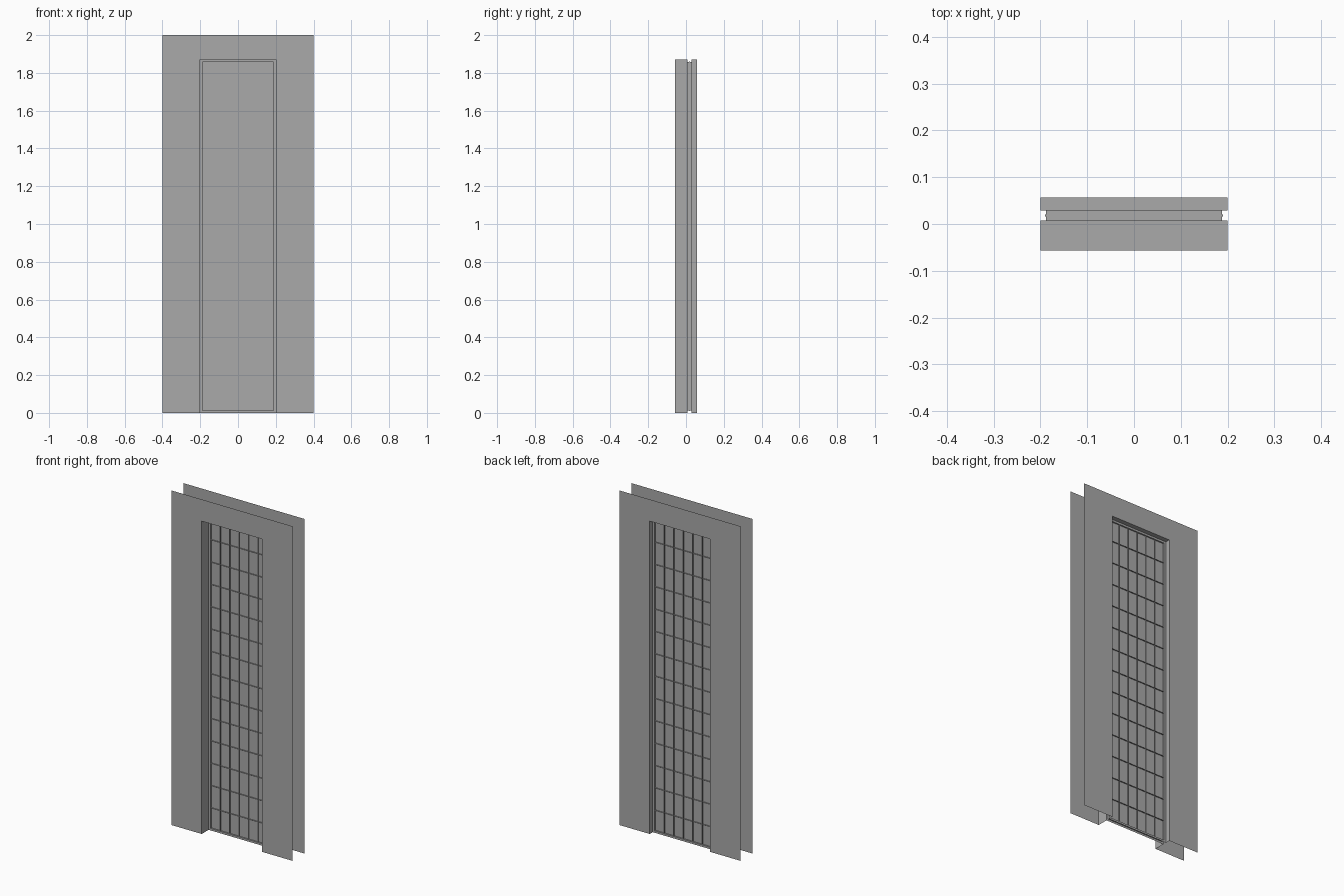
import bpy, bmesh

# Remove the default cube
cube = bpy.data.objects.get("Cube")
if cube:
    bpy.data.objects.remove(cube, do_unlink=True)

# Main dimensions
WALL_X, WALL_Z = 0.4, 2.0        # half width and height of the wall sheets
OPEN_X, OPEN_Z = 0.2, 1.87       # half width and height of the opening
FRONT, BACK = -0.057, 0.057
FRAME_FRONT, FRAME_BACK = 0.008, 0.029
LIP = 0.012                      # frame width inside the opening
GLASS_Y = (FRAME_FRONT + FRAME_BACK) / 2
COLUMNS, ROWS = 6, 14

grey = bpy.data.materials.new("plain_grey")
grey.use_nodes = True
grey.diffuse_color = (0.4, 0.4, 0.4, 1)
grey.node_tree.nodes["Principled BSDF"].inputs["Base Color"].default_value = (0.4, 0.4, 0.4, 1)


def finish(name, bm):
    mesh = bpy.data.meshes.new(name)
    bm.to_mesh(mesh)
    bm.free()
    mesh.materials.append(grey)
    obj = bpy.data.objects.new(name, mesh)
    bpy.context.collection.objects.link(obj)
    return obj


def add_face(bm, points):
    return bm.faces.new([bm.verts.new(p) for p in points])


def doorway(y):
    """Outline of the opening, from one foot over the head to the other."""
    return [(-OPEN_X, y, 0), (-OPEN_X, y, OPEN_Z), (OPEN_X, y, OPEN_Z), (OPEN_X, y, 0)]


def rectangle(y, inset):
    x, low, high = OPEN_X - inset, inset, OPEN_Z - inset
    return [(-x, y, low), (-x, y, high), (x, y, high), (x, y, low)]


def wall_sheet(name, y, facing_front):
    bm = bmesh.new()
    head = [(-WALL_X, y, OPEN_Z), (-OPEN_X, y, OPEN_Z), (OPEN_X, y, OPEN_Z),
            (WALL_X, y, OPEN_Z), (WALL_X, y, WALL_Z), (-WALL_X, y, WALL_Z)]
    sides = [[(a, y, 0), (b, y, 0), (b, y, OPEN_Z), (a, y, OPEN_Z)]
             for a, b in ((-WALL_X, -OPEN_X), (OPEN_X, WALL_X))]
    for points in [head] + sides:
        add_face(bm, points)
    bmesh.ops.remove_doubles(bm, verts=bm.verts, dist=0.0001)
    bmesh.ops.dissolve_limit(bm, angle_limit=0.01, verts=bm.verts, edges=bm.edges)
    if not facing_front:
        bmesh.ops.reverse_faces(bm, faces=bm.faces)
    finish(name, bm)


def skin(name, loops, closed):
    """Join successive outlines with quads."""
    bm = bmesh.new()
    rings = [[bm.verts.new(p) for p in loop] for loop in loops]
    count = len(rings[0])
    for a, b in zip(rings, rings[1:]):
        for i in range(count if closed else count - 1):
            j = (i + 1) % count
            bm.faces.new((a[i], a[j], b[j], b[i]))
    finish(name, bm)


# Wall sheets on both faces
wall_sheet("front_wall", FRONT, True)
wall_sheet("back_wall", BACK, False)

# Lining of the opening before and behind the frame
skin("front_reveal", [doorway(FRONT), doorway(FRAME_FRONT)], False)
skin("back_reveal", [doorway(FRAME_BACK), doorway(BACK)], False)

# Window frame lip, swept around all four sides
skin("window_frame", [rectangle(FRAME_FRONT, 0), rectangle(FRAME_FRONT, LIP),
                      rectangle(FRAME_BACK, LIP), rectangle(FRAME_BACK, 0)], True)

# Glass panel, set slightly into the frame
bm = bmesh.new()
bmesh.ops.create_cube(bm, size=1)
bmesh.ops.scale(bm, vec=(2 * OPEN_X - 0.02, 0.004, OPEN_Z - 0.02), verts=bm.verts)
bmesh.ops.translate(bm, vec=(0, GLASS_Y, OPEN_Z / 2), verts=bm.verts)
finish("glass_panel", bm)

# Thin glazing bars standing out on both sides of the glass
half_x = OPEN_X - LIP
near, far = GLASS_Y - 0.009, GLASS_Y + 0.009
bm = bmesh.new()
for i in range(1, COLUMNS):
    x = -half_x + 2 * half_x * i / COLUMNS
    add_face(bm, [(x, near, LIP), (x, far, LIP), (x, far, OPEN_Z - LIP), (x, near, OPEN_Z - LIP)])
finish("upright_glazing_bars", bm)

bm = bmesh.new()
for i in range(1, ROWS):
    z = OPEN_Z * i / ROWS
    add_face(bm, [(-half_x, near, z), (half_x, near, z), (half_x, far, z), (-half_x, far, z)])
finish("level_glazing_bars", bm)
